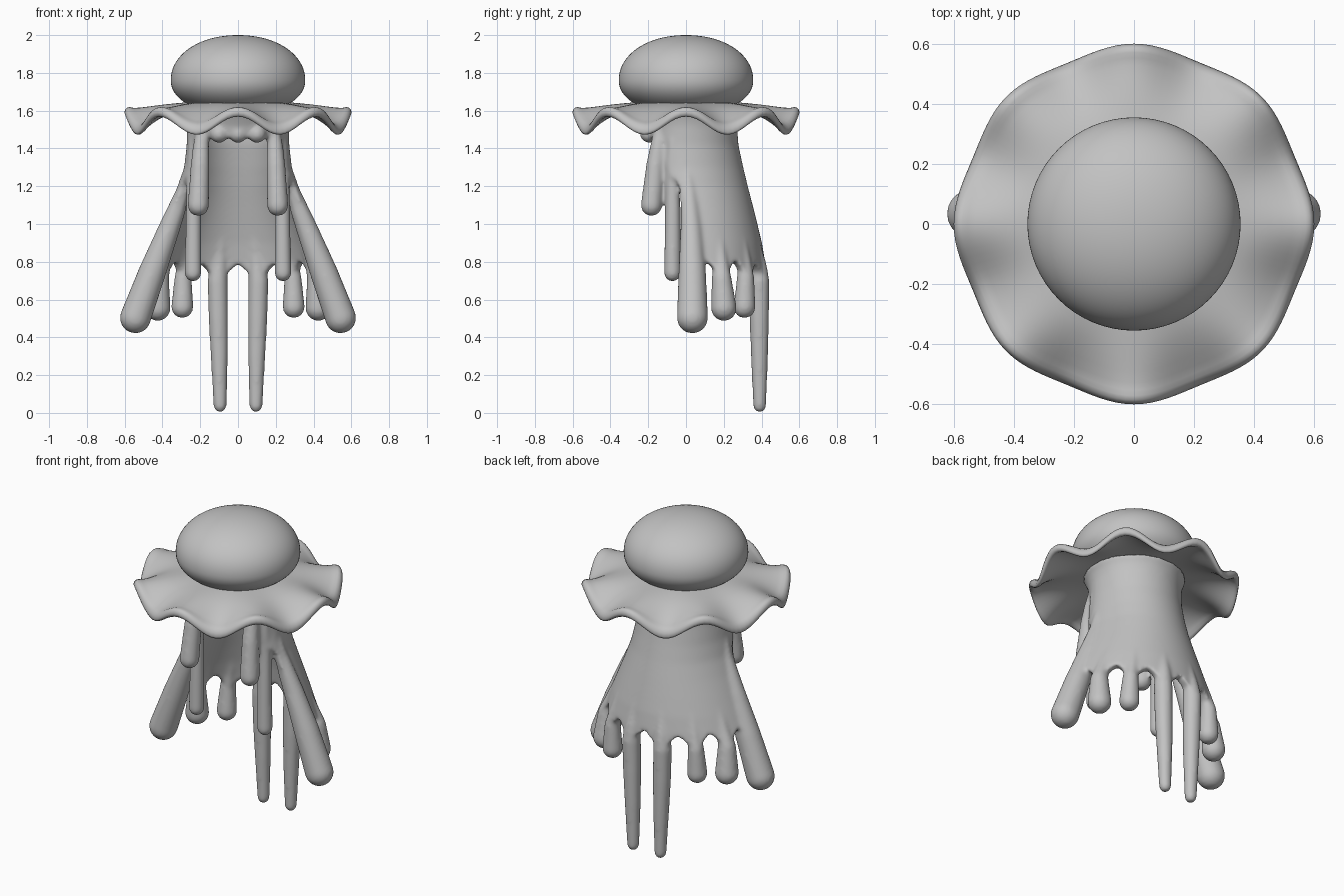
import bpy, bmesh, math
from mathutils import Vector

if "Cube" in bpy.data.objects:
    bpy.data.objects.remove(bpy.data.objects["Cube"])

grey = bpy.data.materials.new("soft grey")
grey.diffuse_color = (0.54, 0.54, 0.54, 1)
grey.use_nodes = True
grey.node_tree.nodes["Principled BSDF"].inputs["Base Color"].default_value = grey.diffuse_color


def finish(name, bm):
    bmesh.ops.recalc_face_normals(bm, faces=bm.faces)
    me = bpy.data.meshes.new(name)
    bm.to_mesh(me)
    bm.free()
    me.materials.append(grey)
    me.polygons.foreach_set("use_smooth", [True] * len(me.polygons))
    ob = bpy.data.objects.new(name, me)
    bpy.context.collection.objects.link(ob)
    return ob


def lerp_table(table, x):
    # table rows: (x, value...) in ascending x
    if x <= table[0][0]:
        return table[0][1:]
    for p, q in zip(table, table[1:]):
        if x <= q[0]:
            t = (x - p[0]) / (q[0] - p[0])
            return [a + (b - a) * t for a, b in zip(p[1:], q[1:])]
    return table[-1][1:]


def bridge_rings(bm, rings):
    n = len(rings[0])
    for a, b in zip(rings, rings[1:]):
        for i in range(n):
            bm.faces.new((a[i], a[(i + 1) % n], b[(i + 1) % n], b[i]))


# --- head: full flattened ball
bm = bmesh.new()
bmesh.ops.create_uvsphere(bm, u_segments=64, v_segments=48, radius=1)
for v in bm.verts:
    r = math.hypot(v.co.x, v.co.y)
    k = 0.356 * r ** (2 / 2.08) / r if r > 1e-5 else 0
    h = math.copysign(abs(v.co.z) ** (2 / 2.08), v.co.z)
    v.co = Vector((v.co.x * k, v.co.y * k, 1.76 + h * (0.24 if h > 0 else 0.185)))
finish("head", bm)

# --- wavy brim: ruffled ring with a rounded, thickened rim
N = 128
bm = bmesh.new()
# upper half of the section: (fraction from hub to rim, offset from the mid surface)
upper = [(0, .015), (.2, .015), (.4, .015), (.5, .015), (.6, .015), (.7, .015), (.8, .016),
         (.87, .019), (.92, .025), (.96, .024), (.985, .016)]
section = upper + [(1, 0)] + [(t, -off) for t, off in reversed(upper)]
rings = []
for t, off in section:
    ring = []
    for i in range(N):
        a = 2 * math.pi * i / N
        wave = math.cos(8 * a)
        r = 0.24 + t * (0.352 + 0.01 * wave)
        z = 1.63 - 0.092 * t ** 1.8 + 0.053 * wave * t ** 2.4 + off
        ring.append(bm.verts.new((r * math.cos(a), r * math.sin(a), z)))
    rings.append(ring)
bridge_rings(bm, rings)
finish("brim", bm)

# --- body: hollow skirt, open at the front, with fingers blended in
# height: half width, depth at back, depth at front
SHAPE = [(0.7, .485, .408, .12), (0.8, .448, .398, .14), (0.9, .408, .381, .155),
         (1.0, .367, .357, .17), (1.1, .325, .332, .18), (1.2, .287, .306, .19),
         (1.3, .264, .282, .2), (1.42, .25, .256, .2), (1.52, .25, .25, .22),
         (1.57, .258, .258, .24), (1.62, .28, .28, .27)]
# angle from front: height of the lower edge, arched between the fingers
EDGE = [(0, 1.46), (50, 1.45), (54, 1.39), (58, 1.34), (63, 1.27), (72, 1.24), (80, 1.2),
        (83, 1.0), (86, .74), (94, .72), (99, .77), (105, .805), (111, .77), (118, .7),
        (125, .77), (130, .805), (135, .77), (142, .7), (149, .76), (154, .79),
        (159, .76), (166, .68), (174, .75), (180, .79)]
TOP = 1.61


def skirt_point(deg, z, off=0):
    w, back, front = lerp_table(SHAPE, z)
    a = math.radians(deg)
    d = back if math.cos(a) < 0 else front
    return Vector(((w + off) * math.sin(a), -(d + off) * math.cos(a), z))


bm = bmesh.new()
COLS, ROWS = 180, 40
outer, inner = [], []
for j in range(ROWS + 1):
    for rings, off in ((outer, .021), (inner, -.033)):
        ring = []
        for i in range(COLS):
            deg = 360 * i / COLS
            low = lerp_table(EDGE, min(deg, 360 - deg))[0]
            z = low + (TOP - low) * j / ROWS
            ring.append(bm.verts.new(skirt_point(deg, z, off)))
        rings.append(ring)
bridge_rings(bm, outer)
bridge_rings(bm, inner)
bridge_rings(bm, [outer[0], inner[0]])
bridge_rings(bm, [outer[-1], inner[-1]])


def finger(points):
    """Round-ended tapered tube through (x, y, z, radius) points."""
    pts = [Vector(p[:3]) for p in points]
    rad = [p[3] for p in points]
    d0, d1 = (pts[0] - pts[1]).normalized(), (pts[-1] - pts[-2]).normalized()
    path = []
    for k in range(1, 6):
        s = math.radians(90 * k / 6)
        path.append((pts[0] + d0 * rad[0] * math.cos(s), rad[0] * math.sin(s)))
    path += list(zip(pts, rad))
    for k in range(5, 0, -1):
        s = math.radians(90 * k / 6)
        path.append((pts[-1] + d1 * rad[-1] * math.cos(s), rad[-1] * math.sin(s)))
    rings = []
    for i, (p, r) in enumerate(path):
        d = (path[min(i + 1, len(path) - 1)][0] - path[max(i - 1, 0)][0]).normalized()
        u = d.cross(Vector((0, 1, 0))).normalized()
        v = d.cross(u)
        rings.append([bm.verts.new(p + r * (u * math.cos(q) + v * math.sin(q)))
                      for q in (2 * math.pi * k / 20 for k in range(20))])
    bridge_rings(bm, rings)
    bm.faces.new(rings[0])
    bm.faces.new(rings[-1])


def from_skirt(deg, rows):
    """Finger points that start inside the skirt wall: rows of (height, radius)."""
    return [(*skirt_point(deg, z, -.006), r) for z, r in rows]


def mirrored(points):
    for s in (-1, 1):
        finger([(s * x, y, z, r) for x, y, z, r in points])


# short front fingers
mirrored([(.185, -.135, 1.52, .03), (.195, -.145, 1.42, .043), (.2, -.16, 1.32, .05),
          (.21, -.183, 1.098, .057)])
# slim inner fingers
mirrored([(.235, -.07, 1.45, .025), (.235, -.07, 1.3, .035), (.235, -.07, 1.1, .041),
          (.238, -.072, .74, .045)])
# big side fingers
mirrored([(.266, .005, 1.28, .026), (.29, .015, 1.18, .037), (.328, .022, 1.07, .05),
          (.367, .028, .97, .058), (.452, .033, .75, .073), (.543, .034, .503, .083)])
# two back-side fingers
mirrored(from_skirt(118, [(1.0, .022), (.9, .028), (.8, .038), (.72, .052)])
         + [(.425, .2, .555, .069)])
mirrored(from_skirt(142, [(1.0, .022), (.9, .028), (.8, .036), (.72, .046)])
         + [(.295, .31, .56, .059)])
# long back fingers
mirrored(from_skirt(167, [(1.05, .02), (.95, .026), (.85, .034), (.78, .044)])
         + [(.108, .388, .7, .054), (.104, .388, .5, .052), (.099, .389, .3, .046),
            (.095, .39, .037, .035)])
# small front lobes
for x in (-.1, 0, .1):
    finger([(x, -.185, 1.53, .035), (x, -.195, 1.478, .05)])

body = finish("body", bm)
remesh = body.modifiers.new("blend", 'REMESH')
remesh.mode = 'VOXEL'
remesh.voxel_size = 0.01
remesh.use_smooth_shade = True
smooth = body.modifiers.new("soften", 'SMOOTH')
smooth.factor = 0.5
smooth.iterations = 14
